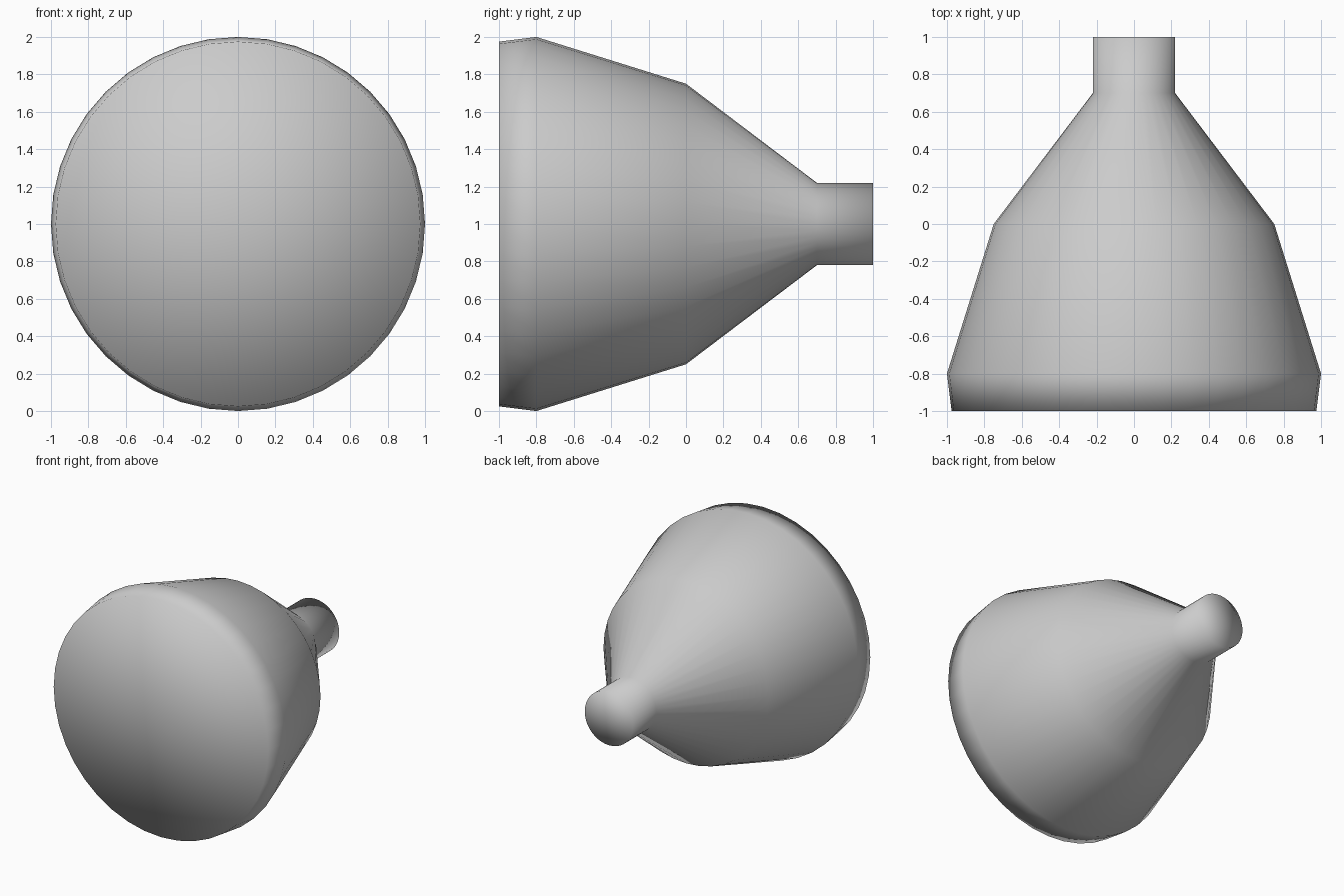
import bpy, bmesh, math
from mathutils import Matrix

if "Cube" in bpy.data.objects:
    bpy.data.objects.remove(bpy.data.objects["Cube"])

SIDES = 40
# Radius and y position of the outline, from front centre to neck end
PROFILE = [(0, -1), (0.975, -1), (1.0, -0.8), (0.75, 0), (0.22, 0.7), (0.22, 1), (0, 1)]

# Funnel-shaped body, turned around the y axis
bm = bmesh.new()
verts = [bm.verts.new((0, y, r)) for r, y in PROFILE]
edges = [bm.edges.new(pair) for pair in zip(verts, verts[1:])]
bmesh.ops.spin(bm, geom=verts + edges, cent=(0, 0, 0), axis=(0, 1, 0),
               angle=math.tau, steps=SIDES, use_duplicate=False)
bmesh.ops.remove_doubles(bm, verts=bm.verts, dist=0.0005)
bmesh.ops.recalc_face_normals(bm, faces=bm.faces)

# Rest on the ground, smooth all over including the end caps
bmesh.ops.transform(bm, matrix=Matrix.Translation((0, 0, 1)), verts=bm.verts)
for face in bm.faces:
    face.smooth = True

mesh = bpy.data.meshes.new("funnel_body")
bm.to_mesh(mesh)
bm.free()
body = bpy.data.objects.new("funnel_body", mesh)
bpy.context.collection.objects.link(body)
